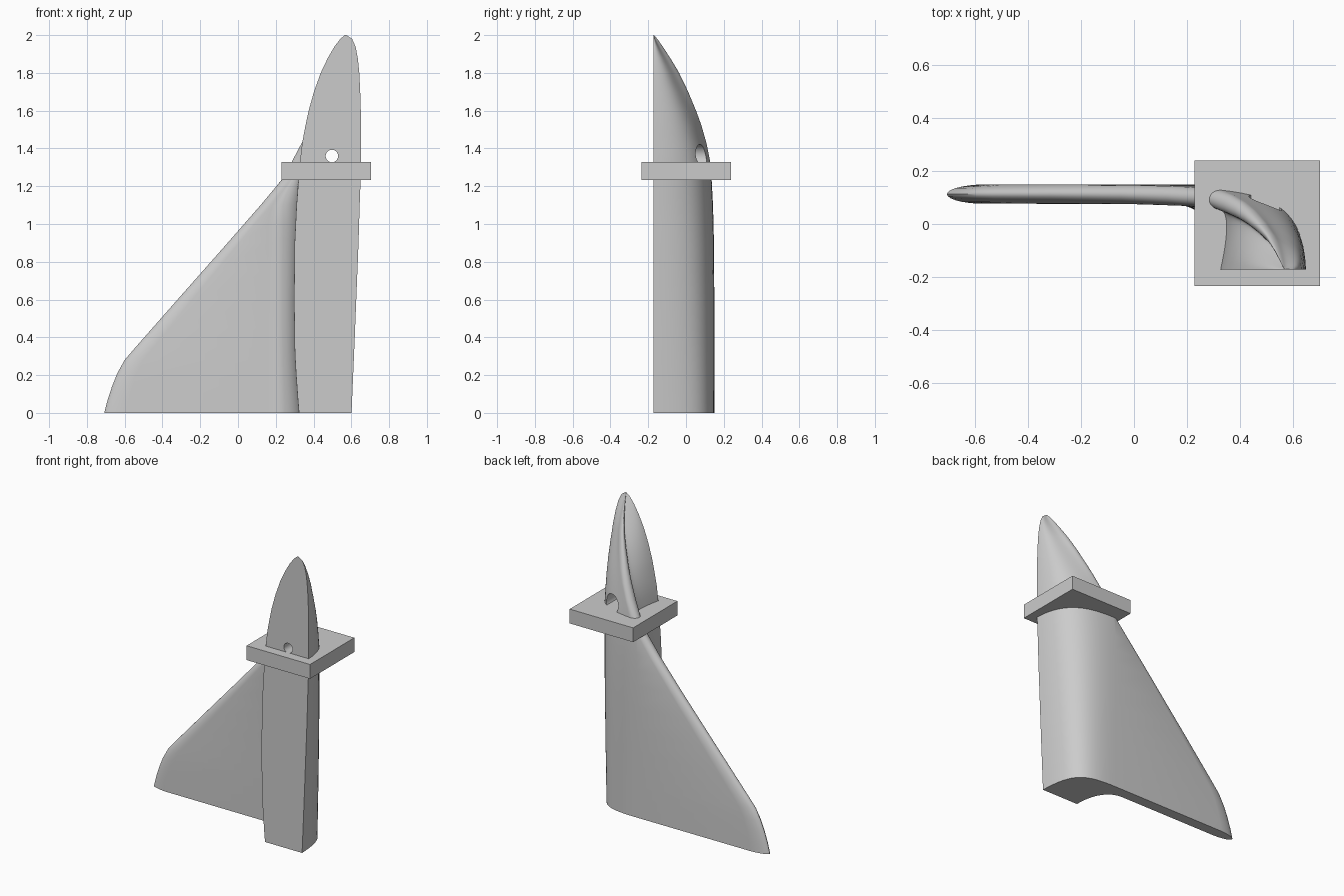
import bpy, bmesh, math
from mathutils import Vector

if "Cube" in bpy.data.objects:
    bpy.data.objects.remove(bpy.data.objects["Cube"])

grey = bpy.data.materials.new("plain_grey")
grey.diffuse_color = (0.6, 0.6, 0.6, 1)
grey.use_nodes = True
grey.node_tree.nodes["Principled BSDF"].inputs["Base Color"].default_value = grey.diffuse_color
FRONT = -0.172

# z, fin leading edge x, flat left x, flat right x, back y
KEYS = [
    (0.00, -.708, .323, .601, .150), (0.07, -.690, .317, .604, .150),
    (0.14, -.667, .312, .607, .150), (0.21, -.639, .307, .610, .150),
    (0.28, -.600, .303, .613, .150), (0.35, -.540, .300, .616, .150),
    (0.60, -.320, .297, .626, .150), (0.90, -.055, .300, .638, .148),
    (1.10, .120, .310, .644, .143), (1.23, .228, .320, .649, .136),
    (1.33, .285, .328, .651, .128), (1.43, .338, .340, .651, .108),
    (1.52, .380, .357, .651, .082), (1.60, .415, .374, .650, .052),
    (1.70, .455, .402, .647, .007), (1.80, .493, .438, .642, -.046),
    (1.88, .521, .476, .634, -.094), (1.94, .541, .511, .622, -.132),
    (1.98, .556, .542, .604, -.158), (2.00, .568, .566, .574, -.170),
]


def sample(z):
    for a, b in zip(KEYS, KEYS[1:]):
        if z <= b[0]:
            t = (z - a[0]) / (b[0] - a[0])
            return [p + (q - p) * t for p, q in zip(a[1:], b[1:])]
    return KEYS[-1][1:]


def bezier(p0, p1, p2, p3, n):
    out = []
    for i in range(n + 1):
        t = i / n
        s = 1 - t
        out.append(Vector(p0) * s**3 + Vector(p1) * 3*s*s*t
                   + Vector(p2) * 3*s*t*t + Vector(p3) * t**3)
    return out


def section(z):
    """Flat front, convex back, rounded leading edge, concave inner side."""
    xl, xf, xr, yb = sample(z)
    depth = yb - FRONT
    half = min(.037, depth * .13)
    nose = min(max(.15 - .08 * z, .035), (xr - xl) * .25)
    full = 1 - .33 * z
    # the leading edge leans forward above the collar
    lean = math.radians(40) * min(max((z - 1.25) / .5, 0), 1)
    d = Vector((math.cos(lean), -math.sin(lean)))
    n = Vector((math.sin(lean), math.cos(lean)))
    c = Vector((xl + nose, yb - half))
    back = c + n * half
    if z < 1.4:
        back.x = max(.27, back.x)
    pts = bezier((xr, FRONT), (xr - .03 * depth, FRONT + (.6 + .28 * full) * depth),
                 back + d * (.45 + .3 * full) * (xr - back.x), back, 16)
    for i in range(1, 14):
        a = math.pi / 2 + math.pi * i / 14
        pts.append(c + d * nose * math.cos(a) + n * half * math.sin(a))
    p0 = c - n * half
    p0.x = max(.16, p0.x) if z < 1.3 else p0.x
    k = min(max((z - 1.1) / .23, 0), 1)
    c1 = Vector((max(.27, p0.x + .08 * depth), p0.y)) if z < 1.25 else p0 + d * .12 * depth
    pts += bezier(p0, c1, (xf + .10 * depth * k, FRONT + .45 * depth), (xf, FRONT), 16)
    return [(p.x, p.y, z) for p in pts]


def finish(obj, angle=35):
    obj.data.materials.clear()
    obj.data.materials.append(grey)
    bpy.ops.object.select_all(action='DESELECT')
    obj.select_set(True)
    bpy.context.view_layer.objects.active = obj
    bpy.ops.object.shade_smooth_by_angle(angle=math.radians(angle))


# Lofted blade with swept fin
levels = sorted({k[0] for k in KEYS} | {.45, .75, 1.0, 1.38, 1.48, 1.56, 1.65, 1.75, 1.84, 1.91, 1.96, 1.992})
bm = bmesh.new()
rings = [[bm.verts.new(p) for p in section(z)] for z in levels]
for lo, hi in zip(rings, rings[1:]):
    count = len(lo)
    for i in range(count):
        j = (i + 1) % count
        bm.faces.new((lo[i], lo[j], hi[j], hi[i]))
bm.faces.new(rings[0][::-1])
bm.faces.new(rings[-1])
bmesh.ops.remove_doubles(bm, verts=bm.verts, dist=1e-5)
bmesh.ops.recalc_face_normals(bm, faces=bm.faces)
mesh = bpy.data.meshes.new("blade")
bm.to_mesh(mesh)
bm.free()
blade = bpy.data.objects.new("blade", mesh)
bpy.context.collection.objects.link(blade)


# Through hole, wider at the back
def bore(radius, y0, y1):
    bpy.ops.mesh.primitive_cylinder_add(vertices=48, radius=radius, depth=y1 - y0,
                                        location=(.497, (y0 + y1) / 2, 1.36),
                                        rotation=(math.pi / 2, 0, 0))
    cutter = bpy.context.object
    cutter.hide_render = True
    bpy.context.view_layer.objects.active = blade
    mod = blade.modifiers.new("bore", 'BOOLEAN')
    mod.operation, mod.solver, mod.object = 'DIFFERENCE', 'EXACT', cutter
    bpy.ops.object.modifier_apply(modifier=mod.name)
    bpy.data.objects.remove(cutter)


bore(.033, -.4, .4)
bore(.062, -.06, .4)
finish(blade)

# Square collar plate
bpy.ops.mesh.primitive_cube_add(size=1, location=(.467, .002, 1.281))
collar = bpy.context.object
collar.name = "collar_plate"
collar.scale = (.476, .475, .097)
finish(collar)
